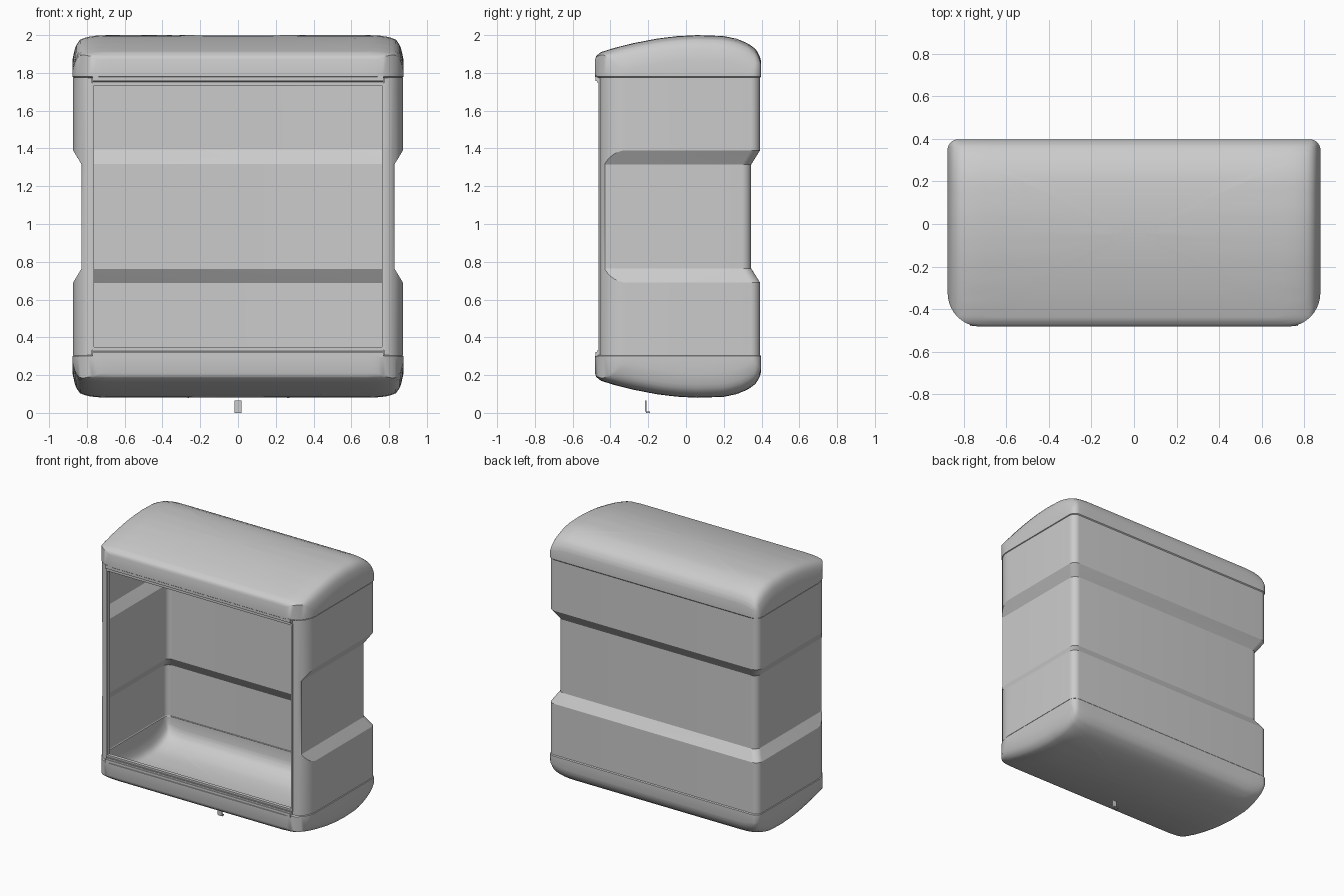
import bpy
import bmesh
from math import sin, cos, pi, radians, ceil

MID = 1.04          # height of the mirror plane between upper and lower halves
WALL = 0.012

if "Cube" in bpy.data.objects:
    bpy.data.objects.remove(bpy.data.objects["Cube"], do_unlink=True)

grey = bpy.data.materials.new("plain grey")
grey.use_nodes = True
grey.diffuse_color = (0.6, 0.6, 0.6, 1)
grey.node_tree.nodes["Principled BSDF"].inputs["Base Color"].default_value = (0.6, 0.6, 0.6, 1)


def finish(name, bm, angle=25, wall=0):
    """Turn a bmesh into a shaded object, optionally given a wall thickness."""
    bmesh.ops.remove_doubles(bm, verts=bm.verts[:], dist=0.0004)
    mesh = bpy.data.meshes.new(name)
    bm.to_mesh(mesh)
    bm.free()
    mesh.materials.append(grey)
    obj = bpy.data.objects.new(name, mesh)
    bpy.context.collection.objects.link(obj)
    bpy.ops.object.select_all(action="DESELECT")
    obj.select_set(True)
    bpy.context.view_layer.objects.active = obj
    if wall:
        mod = obj.modifiers.new("wall", "SOLIDIFY")
        mod.thickness = wall
        mod.offset = -1
        bpy.ops.object.modifier_apply(modifier=mod.name)
    bpy.ops.object.shade_smooth_by_angle(angle=radians(angle))
    return obj


def loft(rows, closed):
    bm = bmesh.new()
    grid = [[bm.verts.new(p) for p in row] for row in rows]
    n = len(rows[0])
    for low, high in zip(grid, grid[1:]):
        for i in range(n if closed else n - 1):
            j = (i + 1) % n
            bm.faces.new((low[i], low[j], high[j], high[i]))
    return bm


def box(bm, x, y, z):
    """Add a box from three (low, high) ranges."""
    verts = bmesh.ops.create_cube(bm, size=1)["verts"]
    for v in verts:
        v.co = [r[0] if c < 0 else r[1] for c, r in zip(v.co, (x, y, z))]


def half_outline(hw, back, front, corner, depth, limit):
    """Right half of the plan: curved front corner, straight side, small back corner."""
    r = 0.05
    arc = [i / 10 * pi / 2 for i in range(11)]
    pts = [(min(hw - corner + corner * sin(a), limit), front + depth * (1 - cos(a))) for a in arc]
    return pts + [(limit - r + r * cos(a), back - r + r * sin(a)) for a in arc]


def curve(points, t):
    """Piecewise linear lookup."""
    for (a, fa), (b, fb) in zip(points, points[1:]):
        if t <= b:
            return fa + (fb - fa) * max(0, t - a) / (b - a)
    return points[-1][1]


# Body shell: open-fronted wall with a recessed waist
STEP = 0.045
outer = half_outline(0.873, 0.392, -0.455, 0.1, 0.14, 0.873)
inner = half_outline(0.873, 0.345, -0.455, 0.1, 0.14, 0.873 - STEP)


def body_row(plan, height):
    right = [(x, y, height(i)) for i, (x, y) in enumerate(plan)]
    return right + [(-x, y, z) for x, y, z in reversed(right)]


def slope_height(i):
    shift = max(outer[i][0] - inner[i][0], 0)
    return 0.275 + 0.075 * min(1, shift / STEP) if i < 11 else 0.35


rows = [body_row(outer, lambda i: MID - 0.735),
        body_row(outer, lambda i: MID - slope_height(i)),
        body_row(inner, lambda i: MID - 0.275),
        body_row(inner, lambda i: MID + 0.275),
        body_row(outer, lambda i: MID + slope_height(i)),
        body_row(outer, lambda i: MID + 0.735)]
finish("body_shell", loft(rows, False), wall=WALL)

# Domed caps: crown along the depth, rounded off towards both ends
CROWN = [(-0.482, 1.87), (-0.475, 1.89), (-0.45, 1.91), (-0.38, 1.932), (-0.28, 1.957),
         (-0.15, 1.982), (-0.05, 1.994), (0.06, 2.0), (0.2, 1.995), (0.27, 1.98),
         (0.33, 1.955), (0.37, 1.925), (0.39, 1.89), (0.398, 1.86)]
ENDS = [(0.7, 0), (0.76, 0.003), (0.8, 0.01), (0.835, 0.022), (0.85, 0.04),
        (0.863, 0.07), (0.87, 0.1), (0.876, 0.13)]
CENTRE = -0.04

half = half_outline(0.876, 0.398, -0.482, 0.155, 0.16, 0.876)
corners = half + [(-x, y) for x, y in reversed(half)]
plan = []
for (ax, ay), (bx, by) in zip(corners, corners[1:] + corners[:1]):
    n = max(1, ceil(max(abs(bx - ax), abs(by - ay)) / 0.05))
    plan += [(ax + (bx - ax) * k / n, ay + (by - ay) * k / n) for k in range(n)]


def ring(s, z=None):
    out = []
    for x, y in plan:
        px, py = x * s, CENTRE + (y - CENTRE) * s
        top = max(1.79, curve(CROWN, py) - curve(ENDS, abs(px)))
        out.append((px, py, z or top))
    return out


def make_cap(name, flip):
    scales = [1, 0.993, 0.985, 0.975, 0.955, 0.93, 0.9, 0.86, 0.8, 0.7, 0.6, 0.45, 0.3, 0.15, 0]
    bm = loft([ring(0.985, 1.773), ring(1, 1.78)] + [ring(s) for s in scales], True)
    if flip:
        for v in bm.verts:
            v.co.z = 2 * MID - v.co.z
        bmesh.ops.reverse_faces(bm, faces=bm.faces[:])
    finish(name, bm, 40, WALL)


make_cap("top_cap", False)
make_cap("bottom_cap", True)

# Lips closing the gap between each cap and the opening
for name, side in (("top_lip", 1), ("bottom_lip", -1)):
    bm = bmesh.new()
    box(bm, (-0.77, 0.77), (-0.48, -0.452), sorted((MID + side * 0.706, MID + side * 0.745)))
    edges = [e for e in bm.edges if all(v.co.y < -0.47 and abs(v.co.z - MID) < 0.72 for v in e.verts)]
    bmesh.ops.bevel(bm, geom=edges, offset=0.012, segments=3, affect="EDGES")
    finish(name, bm)

# Thin frame around the opening
bm = bmesh.new()
for side in (-1, 1):
    box(bm, sorted((side * 0.763, side * 0.777)), (-0.462, -0.435), (MID - 0.706, MID + 0.706))
    box(bm, (-0.763, 0.763), (-0.462, -0.435), sorted((MID + side * 0.692, MID + side * 0.706)))
finish("opening_frame", bm)

# Small latch hook hanging below the base
bm = bmesh.new()
box(bm, (-0.018, 0.018), (-0.217, -0.209), (0.008, 0.065))
box(bm, (-0.018, 0.018), (-0.213, -0.19), (0, 0.008))
finish("latch_hook", bm)
